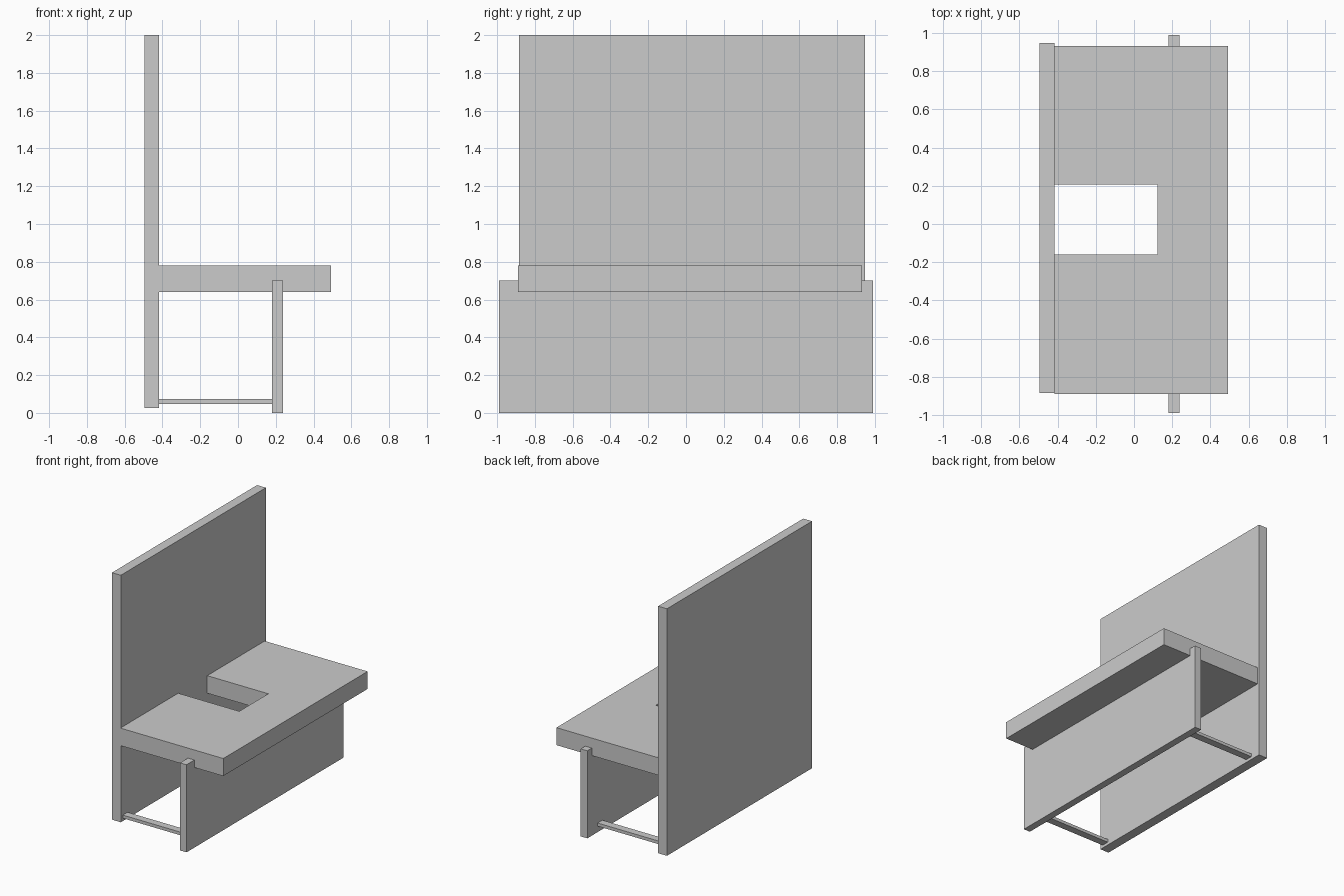
import bpy
import bmesh

cube = bpy.data.objects.get("Cube")
if cube:
    bpy.data.objects.remove(cube, do_unlink=True)

grey = bpy.data.materials.new("plain grey")
grey.use_nodes = True
grey.diffuse_color = (0.6, 0.6, 0.6, 1)
grey.node_tree.nodes["Principled BSDF"].inputs["Base Color"].default_value = (0.6, 0.6, 0.6, 1)


def prism(name, outline, bottom, top):
    """Extrude a flat xy outline between two heights."""
    bm = bmesh.new()
    base = bm.faces.new([bm.verts.new((x, y, bottom)) for x, y in outline])
    side = bmesh.ops.extrude_face_region(bm, geom=[base])
    verts = [v for v in side["geom"] if isinstance(v, bmesh.types.BMVert)]
    bmesh.ops.translate(bm, verts=verts, vec=(0, 0, top - bottom))
    bmesh.ops.recalc_face_normals(bm, faces=bm.faces)
    mesh = bpy.data.meshes.new(name)
    bm.to_mesh(mesh)
    bm.free()
    mesh.materials.append(grey)
    obj = bpy.data.objects.new(name, mesh)
    bpy.context.collection.objects.link(obj)
    return obj


def board(name, x0, x1, y0, y1, z0, z1):
    return prism(name, [(x0, y0), (x1, y0), (x1, y1), (x0, y1)], z0, z1)


wall = -0.417    # inner face of the back panel
panel = 0.18     # inner face of the front panel

# Upright panels
board("back_panel", -0.495, wall, -0.885, 0.948, 0.025, 2.0)
board("front_panel", panel, 0.238, -0.99, 0.99, 0, 0.70)

# Seat slab with a rectangular notch open towards the back panel
seat_outline = [
    (wall, -0.89), (0.493, -0.89), (0.493, 0.933), (wall, 0.933),
    (wall, 0.207), (0.123, 0.207), (0.123, -0.16), (wall, -0.16),
]
prism("seat", seat_outline, 0.64, 0.78)

# Low stretchers joining the two panels
for name, y in (("front_stretcher", -0.83), ("rear_stretcher", 0.83)):
    board(name, wall, panel, y - 0.03, y + 0.03, 0.048, 0.073)
